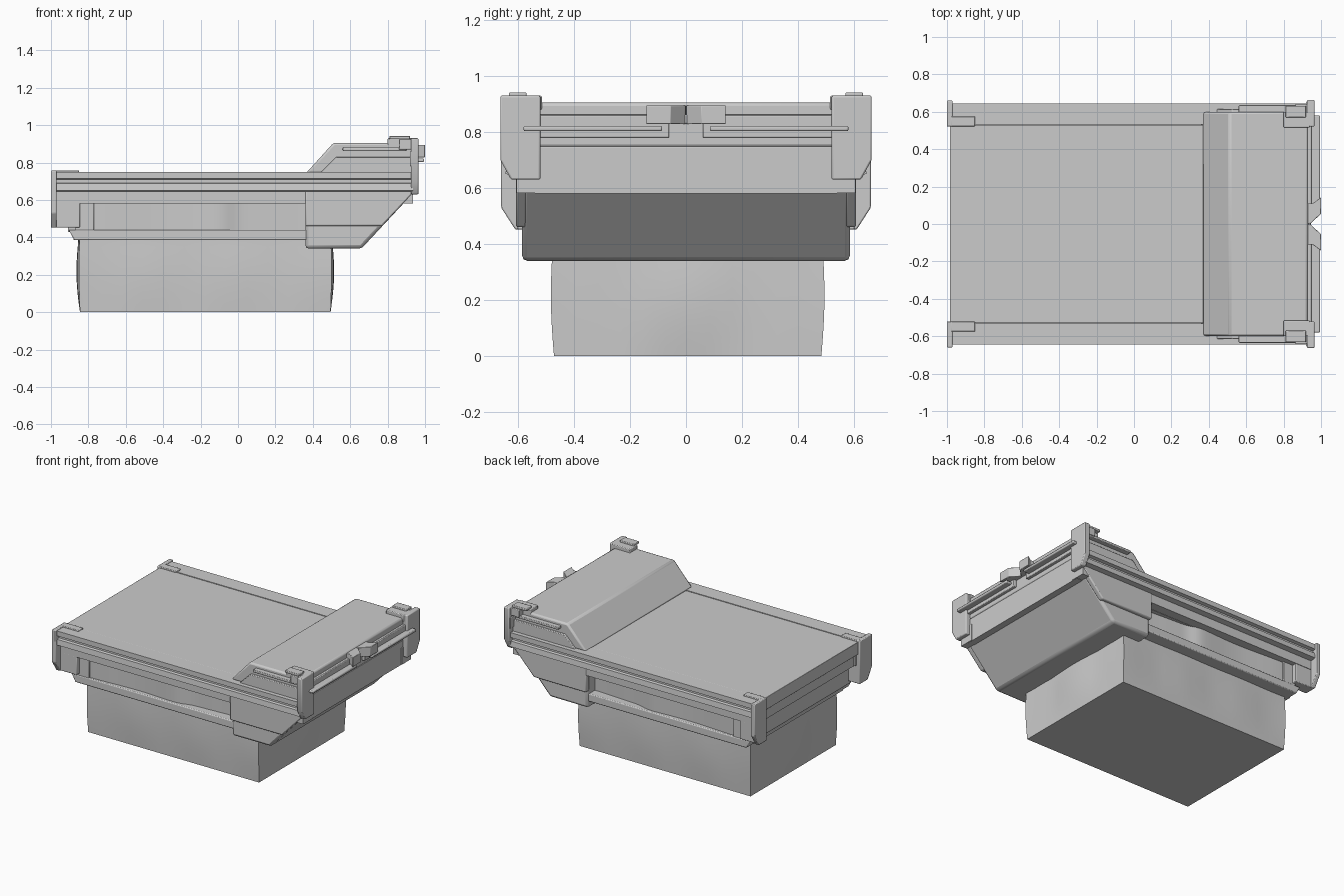
import bpy, bmesh, math
from mathutils import Vector

AX = {'x': lambda p, t: (t, p[0], p[1]),   # points are (y, z)
      'y': lambda p, t: (p[0], t, p[1]),   # points are (x, z)
      'z': lambda p, t: (p[0], p[1], t)}   # points are (x, y)


def finish(name, bm, bevel=0.0, mirror=False, smooth=30):
    bmesh.ops.recalc_face_normals(bm, faces=bm.faces[:])
    me = bpy.data.meshes.new(name)
    bm.to_mesh(me)
    bm.free()
    ob = bpy.data.objects.new(name, me)
    bpy.context.collection.objects.link(ob)
    if bevel:
        m = ob.modifiers.new("bevel", 'BEVEL')
        m.width, m.segments, m.limit_method = bevel, 2, 'ANGLE'
    if mirror:
        m = ob.modifiers.new("mirror", 'MIRROR')
        m.use_axis = (False, True, False)
        m.use_mirror_merge = False
    bpy.ops.object.select_all(action='DESELECT')
    bpy.context.view_layer.objects.active = ob
    ob.select_set(True)
    bpy.ops.object.shade_smooth_by_angle(angle=math.radians(smooth))
    return ob


def prism(name, pts, axis, a, b, bevel=0.0, mirror=False):
    bm = bmesh.new()
    lo = [bm.verts.new(AX[axis](p, a)) for p in pts]
    hi = [bm.verts.new(AX[axis](p, b)) for p in pts]
    n = len(pts)
    bm.faces.new(lo)
    bm.faces.new(hi)
    for i in range(n):
        j = (i + 1) % n
        bm.faces.new((lo[i], lo[j], hi[j], hi[i]))
    return finish(name, bm, bevel, mirror)


def box(name, x0, x1, y0, y1, z0, z1, bevel=0.0, mirror=False):
    return prism(name, [(x0, y0), (x1, y0), (x1, y1), (x0, y1)], 'z', z0, z1, bevel, mirror)


# Plinth: box with gently rippled walls
bm = bmesh.new()
bmesh.ops.create_cube(bm, size=1)
bmesh.ops.subdivide_edges(bm, edges=bm.edges[:], cuts=11, use_grid_fill=True)
for v in bm.verts:
    u, w, h = v.co.x, v.co.y, v.co.z + 0.5
    amp = 0.014 * math.sin(math.pi * min(1, h * 1.1)) + 0.01 * h
    x = -0.175 + u * 1.34
    y = w * 0.955 + 0.006
    if abs(u) > 0.499:
        x += math.copysign(amp * (0.4 + 0.6 * math.cos(w * 9)), u)
    if abs(w) > 0.499:
        y += math.copysign(amp * math.cos(u * 9 + 2) * 0.6, w)
    v.co = Vector((x, y, h * 0.42))
finish("plinth", bm, smooth=40)

# Undertray: core, projecting lower lip, end posts
box("tray_core", -0.88, 0.42, -0.5, 0.5, 0.385, 0.62)
prism("tray_lip", [(-0.875, 0.385), (0.40, 0.385), (0.40, 0.44), (-0.905, 0.44)], 'y', -0.575, 0.575, 0.006)
box("tray_post", -0.87, -0.77, 0.48, 0.57, 0.43, 0.59, 0.004, True)
box("tray_end", -0.91, -0.86, -0.55, 0.55, 0.43, 0.59, 0.004)

# Wavy panels in the side recesses
wave = []
for i in range(41):
    x = -0.78 + 1.16 * i / 40
    s = 1 / (1 + math.exp((x + 0.04) / 0.025))
    wave.append((x, 0.515 + 0.035 * s + 0.008 * math.cos(x * 8)))
prism("wavy_side_panel", wave + [(0.38, 0.46), (-0.78, 0.46)], 'z', 0.43, 0.59, 0, True)

# Table top and its grooved side rails
box("table_top", -0.985, 0.93, -0.53, 0.53, 0.66, 0.748, 0.003)
box("table_understructure", -0.965, 0.93, -0.54, 0.54, 0.58, 0.665)
rail = [(0.532, 0.75), (0.645, 0.75), (0.645, 0.715), (0.622, 0.71), (0.622, 0.692),
        (0.64, 0.688), (0.645, 0.65), (0.605, 0.645), (0.605, 0.582), (0.5, 0.582), (0.5, 0.7), (0.532, 0.7)]
prism("side_rail", rail, 'x', -0.975, 0.935, 0, True)

# Sloped housing under the head end
prism("head_housing", [(0.36, 0.34), (0.66, 0.34), (0.93, 0.63), (0.93, 0.74), (0.36, 0.74)],
      'y', -0.585, 0.585, 0.018)
prism("housing_side_cover", [(0.36, 0.46), (0.77, 0.46), (0.93, 0.63), (0.93, 0.66), (0.36, 0.66)],
      'y', 0.57, 0.608, 0.008, True)

# Raised hood on the head end
prism("hood", [(0.365, 0.745), (0.51, 0.905), (0.93, 0.905), (0.93, 0.745)], 'y', -0.6, 0.6, 0.012)
prism("hood_side_skirt", [(0.44, 0.745), (0.525, 0.83), (0.93, 0.83), (0.93, 0.745)],
      'y', 0.58, 0.615, 0.004, True)
box("hood_side_trim", 0.56, 0.9, 0.59, 0.635, 0.862, 0.88, 0.004, True)

# Clips on the hood corners
box("hood_clip", 0.8, 0.94, 0.515, 0.6, 0.88, 0.93, 0.005, True)
box("hood_clip_outer", 0.86, 0.94, 0.58, 0.64, 0.87, 0.925, 0.004, True)
box("hood_clip_cap", 0.81, 0.92, 0.57, 0.632, 0.925, 0.942, 0.004, True)

# Corner brackets at both ends
prism("head_bracket", [(0.52, 0.93), (0.663, 0.93), (0.663, 0.7), (0.625, 0.63), (0.52, 0.63)],
      'x', 0.925, 0.965, 0.006, True)
prism("foot_bracket", [(0.52, 0.757), (0.66, 0.757), (0.66, 0.53), (0.61, 0.452), (0.52, 0.452)],
      'x', -1.0, -0.97, 0.005, True)
box("foot_bracket_top", -0.98, -0.85, 0.522, 0.575, 0.735, 0.758, 0.004, True)
box("foot_bracket_block", -0.98, -0.845, 0.52, 0.602, 0.452, 0.585, 0.005, True)

# End bumper: backing bands, thin bars and the two wedge blocks in the middle
box("end_band_lower", 0.92, 0.952, 0.06, 0.655, 0.78, 0.86, 0.004, True)
box("end_band_upper", 0.92, 0.945, -0.53, 0.53, 0.83, 0.862, 0.004)
box("bumper_bar", 0.945, 0.995, 0.085, 0.58, 0.803, 0.822, 0.006, True)
prism("bumper_wedge", [(0.925, 0.0), (0.945, 0.003), (1.0, 0.055), (1.0, 0.143), (0.955, 0.11), (0.925, 0.11)],
      'z', 0.828, 0.895, 0.003, True)
